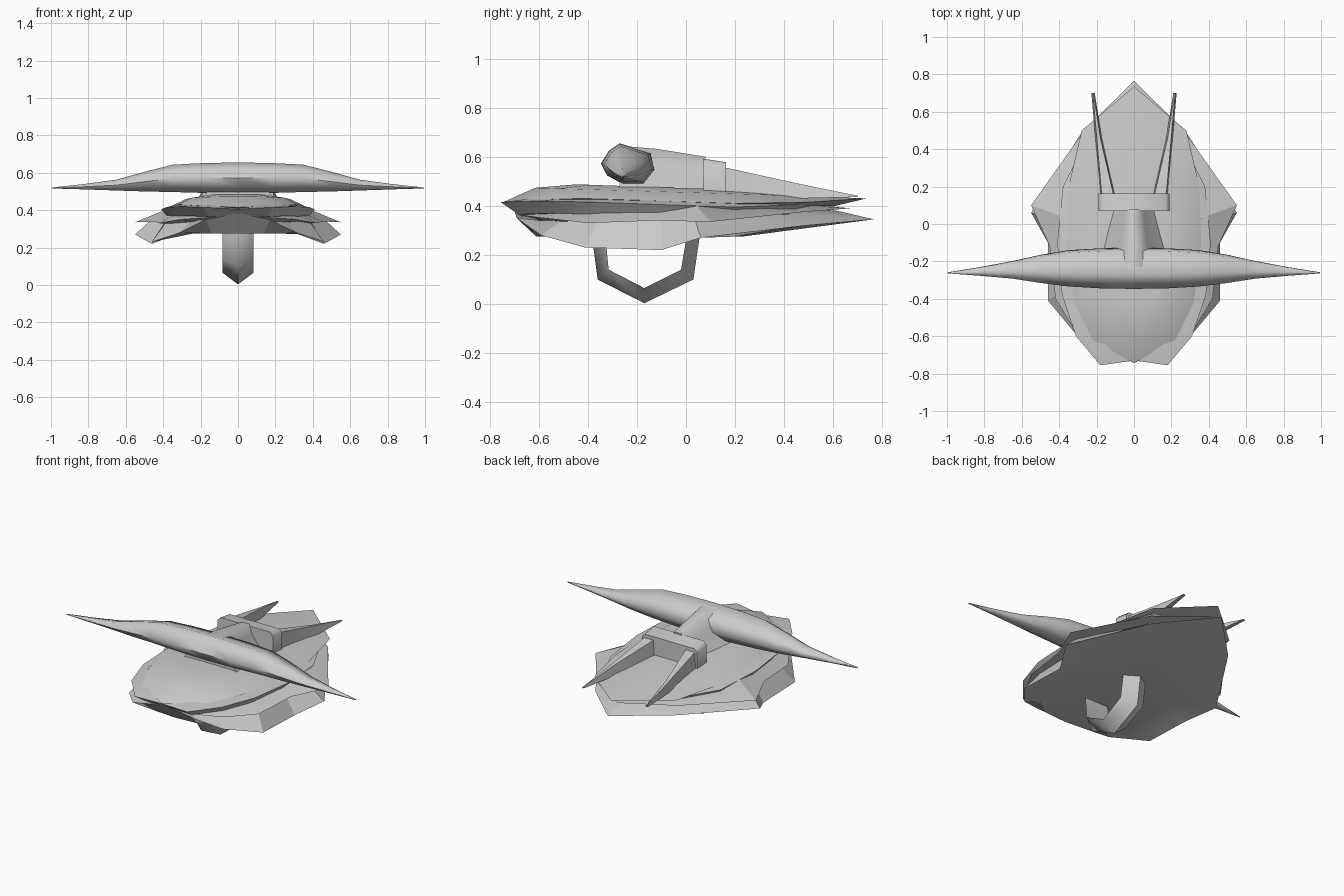
import bpy, math

if "Cube" in bpy.data.objects:
    bpy.data.objects.remove(bpy.data.objects["Cube"], do_unlink=True)

grey = bpy.data.materials.new("plain grey")
grey.use_nodes = True
COLOUR = (0.6, 0.6, 0.6, 1)
grey.diffuse_color = COLOUR
grey.node_tree.nodes["Principled BSDF"].inputs["Base Color"].default_value = COLOUR


def make(name, verts, faces, angle):
    mesh = bpy.data.meshes.new(name)
    mesh.from_pydata(verts, [], faces)
    mesh.materials.append(grey)
    obj = bpy.data.objects.new(name, mesh)
    bpy.context.collection.objects.link(obj)
    bpy.ops.object.select_all(action="DESELECT")
    obj.select_set(True)
    bpy.context.view_layer.objects.active = obj
    bpy.ops.object.mode_set(mode="EDIT")
    bpy.ops.mesh.select_all(action="SELECT")
    bpy.ops.mesh.normals_make_consistent(inside=False)
    bpy.ops.object.mode_set(mode="OBJECT")
    bpy.ops.object.shade_smooth_by_angle(angle=math.radians(angle))


def loft(name, rings, angle):
    """Skin equal-sized rings into a closed body."""
    n = len(rings[0])
    verts = [p for ring in rings for p in ring]
    faces = [(r * n + i, r * n + (i + 1) % n, (r + 1) * n + (i + 1) % n, (r + 1) * n + i)
             for r in range(len(rings) - 1) for i in range(n)]
    faces += [tuple(range(n)), tuple(range(len(verts) - n, len(verts)))]
    make(name, verts, faces, angle)


def mirrored(half):
    """Close a half outline whose first and last points lie on the centre line."""
    return half + [(-x, y, z) for x, y, z in half[-2:0:-1]]


def shrink(ring, s, z, cy=-0.1, slope=0.0):
    """Scaled copy of a rim at height z, tilted along y by slope."""
    scaled = [(x * s, cy + (y - cy) * s) for x, y, _ in ring]
    return [(x, y, z + slope * y) for x, y in scaled]


# Lowest layer: drooping rim around a shorter flat back plate
rim = mirrored([(0, -.70, .385), (.17, -.69, .35), (.31, -.59, .28), (.46, -.41, .23),
                (.46, -.10, .22), (.55, .06, .27), (.28, .49, .32), (0, .765, .345)])
plate = mirrored([(x, y, .275) for x, y in [(0, -.61), (.14, -.60), (.24, -.53), (.32, -.38),
                                            (.33, -.10), (.31, .06), (.17, .21), (0, .23)]])
loft("lower_shell", [shrink(rim, .5, .39), shrink(rim, .82, .36, slope=.035), rim, plate], 20)

# Middle layer: side wings and short tail
rim = mirrored([(0, -.66, .37), (.17, -.66, .36), (.31, -.58, .35), (.42, -.40, .33),
                (.45, -.12, .34), (.55, .10, .335), (.28, .48, .375), (0, .67, .39)])
loft("wing_layer", [shrink(rim, .65, .415), rim, shrink(rim, .75, .35, slope=.05)], 20)

# Collar with an undercut lip
rim = mirrored([(0, -.73, .405), (.18, -.755, .415), (.31, -.60, .42), (.385, -.38, .415),
                (.41, -.10, .405), (.38, .20, .395), (.25, .46, .405), (0, .55, .41)])
loft("collar", [shrink(rim, .8, .43), rim,
                [(x * .9, -.1 + (y + .1) * .89, z - .05) for x, y, z in rim]], 20)

# Domed top plate running back to the long tail
rim = mirrored([(0, -.745, .415), (.22, -.62, .425), (.32, -.42, .43), (.36, -.10, .42),
                (.35, .20, .41), (.28, .50, .415), (0, .735, .43)])
loft("dome", [shrink(rim, .45, .472, -.2, -.035), shrink(rim, .78, .455, -.15, -.03), rim,
              shrink(rim, .85, .40)], 30)

# Horned crossbar: x, front y, back y, bottom z, top z
stations = [(0, -.347, -.128, .49, .655), (.18, -.344, -.13, .492, .652),
            (.35, -.334, -.14, .497, .643), (.50, -.315, -.165, .50, .605),
            (.65, -.292, -.198, .505, .563), (.82, -.277, -.23, .511, .54),
            (.995, -.264, -.258, .516, .521)]
bar = [(-x, *rest) for x, *rest in stations[:0:-1]] + stations
section = [(0, .5), (.12, .2), (.4, 0), (.8, 0), (1, .35), (.93, .75), (.35, 1), (.15, .82)]
loft("horn_crossbar", [[(x, y0 + u * (y1 - y0), z0 + v * (z1 - z0)) for u, v in section]
                       for x, y0, y1, z0, z1 in bar], 60)

# Ridged stem joining the crossbar to the rear block
loft("stem", [[(-b, y, .45), (-t * 2, y, z - .06), (-t, y, z), (t, y, z),
               (t * 2, y, z - .06), (b, y, .45)]
              for y, b, t, z in [(-.27, .20, .05, .645), (-.12, .18, .035, .632),
                                 (.08, .12, .025, .60)]], 75)

# Rear block
loft("rear_block", [[(-.19, y, .44), (-.19, y, z - .02), (-.17, y, z), (.17, y, z),
                     (.19, y, z - .02), (.19, y, .44)]
                    for y, z in [(.07, .592), (.162, .578)]], 50)

# Pair of swept spikes: y, inner x, outer x, bottom z, top z
for side, label in ((1, "left"), (-1, "right")):
    loft(label + "_spike", [[(side * x0, y, z0), (side * x1, y, z0),
                             (side * (x1 - .008), y, z1), (side * (x0 + .008), y, z1)]
                            for y, x0, x1, z0, z1 in [(.15, .10, .18, .44, .558),
                                                      (.46, .172, .207, .43, .49),
                                                      (.70, .21, .228, .436, .441)]], 30)

# Grip beneath: wide inner face, ridged outer edge
inner = [(-.33, .29), (-.315, .14), (-.17, .065), (-.02, .14), (.005, .29)]
outer = [(-.385, .29), (-.36, .10), (-.17, .003), (.03, .10), (.058, .29)]
loft("grip", [[(-.082, iy, iz), (.082, iy, iz), (0, oy, oz)]
              for (iy, iz), (oy, oz) in zip(inner, outer)], 65)
